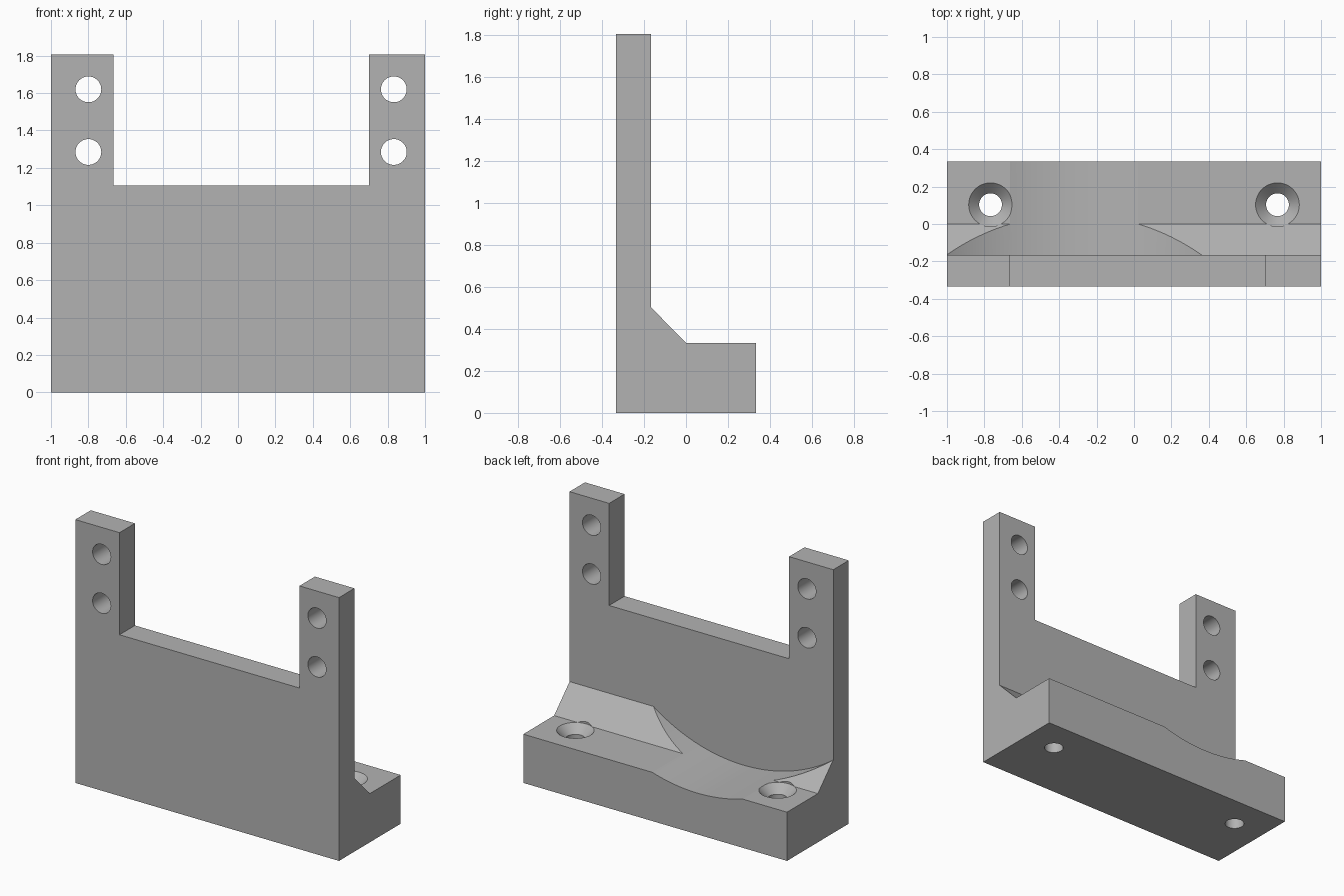
import bpy, bmesh, math
from mathutils import Matrix, Vector

cube = bpy.data.objects.get("Cube")
if cube:
    bpy.data.objects.remove(cube, do_unlink=True)

WALL_BACK, DEPTH, TOP, FOOT_TOP = -0.167, 0.334, 1.805, 0.334

grey = bpy.data.materials.new("grey")
grey.use_nodes = True
grey.diffuse_color = (0.45, 0.45, 0.45, 1)
grey.node_tree.nodes["Principled BSDF"].inputs["Base Color"].default_value = grey.diffuse_color


def make_object(name, bm):
    bmesh.ops.recalc_face_normals(bm, faces=bm.faces)
    mesh = bpy.data.meshes.new(name)
    bm.to_mesh(mesh)
    bm.free()
    mesh.materials.append(grey)
    ob = bpy.data.objects.new(name, mesh)
    bpy.context.collection.objects.link(ob)
    return ob


def extrude_profile(name, points, direction):
    bm = bmesh.new()
    face = bm.faces.new([bm.verts.new(p) for p in points])
    geom = bmesh.ops.extrude_face_region(bm, geom=[face])["geom"]
    moved = [v for v in geom if isinstance(v, bmesh.types.BMVert)]
    bmesh.ops.translate(bm, verts=moved, vec=Vector(direction))
    return make_object(name, bm)


def cylinder_y(name, x, z, radius, y0, y1, sides=48):
    bm = bmesh.new()
    place = Matrix.Translation((x, (y0 + y1) / 2, z)) @ Matrix.Rotation(math.pi / 2, 4, "X")
    bmesh.ops.create_cone(bm, cap_ends=True, segments=sides, radius1=radius,
                          radius2=radius, depth=y1 - y0, matrix=place)
    return make_object(name, bm)


def countersink(name, x, y, bore, head):
    # Lathe: straight bore, 45 degree cone, then a clearance bore above
    cone_start = FOOT_TOP - (head - bore)
    profile = [(0, -0.1), (bore, -0.1), (bore, cone_start), (head, FOOT_TOP), (head, 0.6), (0, 0.6)]
    bm = bmesh.new()
    verts = [bm.verts.new((x + r, y, z)) for r, z in profile]
    edges = [bm.edges.new(pair) for pair in zip(verts, verts[1:])]
    bmesh.ops.spin(bm, geom=verts + edges, cent=(x, y, 0), axis=(0, 0, 1),
                   angle=math.tau, steps=48)
    bmesh.ops.remove_doubles(bm, verts=bm.verts, dist=0.0005)
    return make_object(name, bm)


# Body: wall, sloped fillet and foot in one side profile
side = [(-DEPTH, 0), (DEPTH, 0), (DEPTH, FOOT_TOP), (0, FOOT_TOP),
        (WALL_BACK, 0.503), (WALL_BACK, TOP), (-DEPTH, TOP)]
bracket = extrude_profile("bracket", [(-1, y, z) for y, z in side], (2, 0, 0))

# Notch between the two posts
notch = [(-0.665, 1.105), (0.7, 1.105), (0.7, 2), (-0.665, 2)]
cutters = [extrude_profile("notch_cutter", [(x, -0.5, z) for x, z in notch], (0, 1, 0))]

# Shallow round trough across the foot and fillet
cutters.append(cylinder_y("trough_cutter", -0.32, 1.455, 1.172, WALL_BACK, 0.6, 192))

# Bolt holes through the posts and countersunk holes through the foot
for x in (-0.8, 0.833):
    for z in (1.285, 1.62):
        cutters.append(cylinder_y("post_hole_cutter", x, z, 0.069, -0.5, 0))
for x in (-0.767, 0.767):
    cutters.append(countersink("foot_hole_cutter", x, 0.103, 0.061, 0.117))

bpy.context.view_layer.objects.active = bracket
for cutter in cutters:
    mod = bracket.modifiers.new("cut", "BOOLEAN")
    mod.operation = "DIFFERENCE"
    mod.solver = "EXACT"
    mod.object = cutter
    bpy.ops.object.modifier_apply(modifier=mod.name)
    bpy.data.objects.remove(cutter, do_unlink=True)

bpy.ops.object.select_all(action="DESELECT")
bracket.select_set(True)
bpy.ops.object.shade_smooth_by_angle(angle=math.radians(15))
